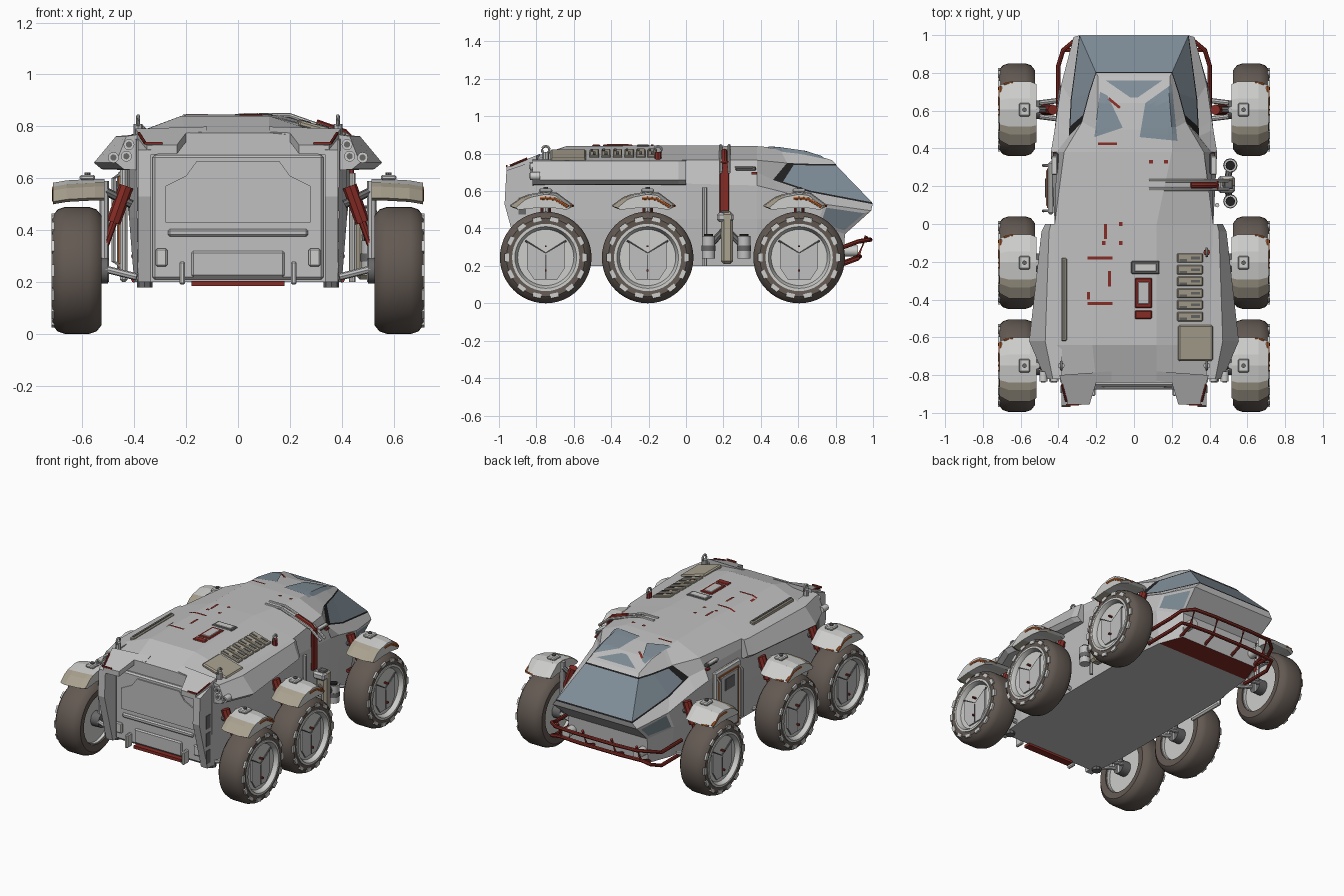
import bpy, bmesh, math
from mathutils import Vector
from mathutils.bvhtree import BVHTree

cube = bpy.data.objects.get("Cube")
if cube:
    bpy.data.objects.remove(cube)


def material(name, *rgb):
    m = bpy.data.materials.new(name)
    m.use_nodes = True
    m.diffuse_color = (*rgb, 1)
    m.node_tree.nodes["Principled BSDF"].inputs["Base Color"].default_value = (*rgb, 1)
    return m


GREY = material("hull grey", .53, .53, .53)
LIGHT = material("light grey", .61, .61, .60)
DARK = material("dark grey", .14, .14, .14)
BLACK = material("black trim", .015, .015, .015)
TYRE = material("tyre brown", .125, .10, .085)
TAN = material("tan", .40, .36, .28)
GLASS = material("blue glass", .215, .27, .315)
RED = material("dark red", .24, .025, .018)
ORANGE = material("orange", .50, .13, .03)


def finish(name, bm, mats, smooth=False):
    bmesh.ops.recalc_face_normals(bm, faces=bm.faces)
    me = bpy.data.meshes.new(name)
    bm.to_mesh(me)
    bm.free()
    for m in mats:
        me.materials.append(m)
    if smooth:
        me.shade_smooth()
        me.set_sharp_from_angle(angle=math.radians(35))
    ob = bpy.data.objects.new(name, me)
    bpy.context.collection.objects.link(ob)
    return ob


def skin(rings, closed=False, caps=True):
    """Join equal rings of points into a surface."""
    bm = bmesh.new()
    rows = [[bm.verts.new(p) for p in r] for r in rings]
    pairs = list(zip(rows, rows[1:])) + ([(rows[-1], rows[0])] if closed else [])
    n = len(rows[0])
    for a, b in pairs:
        for j in range(n):
            k = (j + 1) % n
            bm.faces.new((a[j], a[k], b[k], b[j]))
    if caps and not closed:
        bm.faces.new(rows[0])
        bm.faces.new(rows[-1])
    return bm


def slab(name, outline, x0, x1, mat):
    """Extrude a (y, z) outline between two x positions."""
    return finish(name, skin([[(x, y, z) for y, z in outline] for x in (x0, x1)]), [mat])


def box(name, centre, size, mat, bevel=0.0, tilt=0.0):
    bm = bmesh.new()
    bmesh.ops.create_cube(bm, size=1)
    for v in bm.verts:
        v.co = Vector(a * b for a, b in zip(v.co, size))
    if bevel:
        bmesh.ops.bevel(bm, geom=bm.edges[:], offset=bevel, segments=1, affect='EDGES')
    ob = finish(name, bm, [mat])
    ob.location = centre
    ob.rotation_euler.y = tilt
    return ob


def lathe(name, profile, y, z, mat, seg=40):
    """Spin an (x, radius) profile round a sideways axle."""
    rings = []
    for i in range(seg):
        a = math.tau * i / seg
        rings.append([(x, y + r * math.cos(a), z + r * math.sin(a)) for x, r in profile])
    return finish(name, skin(rings, closed=True), [mat], True)


def tube(name, points, r, mat, seg=8):
    """Sweep a round section along a path."""
    pts = [Vector(p) for p in points]
    rings = []
    for i, p in enumerate(pts):
        t = (pts[min(i + 1, len(pts) - 1)] - pts[max(i - 1, 0)]).normalized()
        u = t.cross(Vector((0, 0, 1)) if abs(t.z) < .9 else Vector((0, 1, 0))).normalized()
        w = t.cross(u)
        rings.append([p + r * (u * math.cos(math.tau * k / seg) + w * math.sin(math.tau * k / seg))
                      for k in range(seg)])
    return finish(name, skin(rings), [mat], True)


# Hull: half sections from floor to roof edge, mirrored into rings
def half(y, *xz):
    return [(x, y, z) for x, z in xz]


sections = [
    half(-.84, (.38, .2), (.39, .45), (.39, .64), (.39, .70), (.39, .75), (.2, .775)),
    half(-.64, (.40, .2), (.42, .45), (.42, .64), (.42, .70), (.43, .76), (.22, .84)),
    half(0, (.40, .2), (.42, .45), (.42, .64), (.42, .70), (.42, .765), (.2, .845)),
    half(.38, (.40, .2), (.42, .45), (.44, .63), (.41, .70), (.37, .765), (.2, .84)),
    [(.38, .5, .2), (.42, .5, .45), (.42, .5, .6), (.345, .465, .66), (.275, .54, .75), (.2, .5, .83)],
    [(.36, .68, .2), (.40, .70, .42), (.385, .74, .53), (.335, .66, .595), (.235, .69, .745), (.19, .64, .81)],
    [(.30, .84, .2), (.30, .85, .37), (.32, .99, .495), (.29, .998, .53), (.20, .80, .745), (.19, .78, .765)]]
# Extra section closes the glass with a black tip
sections.insert(5, [tuple(Vector(a).lerp(Vector(b), .2)) for a, b in zip(sections[4], sections[5])])
rings = [h + [(-x, y, z) for x, y, z in reversed(h)] for h in sections]
# Roof ridge stops short on the equipment side
for r in rings[:3]:
    r[5] = (.12, *r[5][1:])
hull = skin(rings, caps=False)
hull.verts.ensure_lookup_table()
hull.faces.ensure_lookup_table()
face = lambda i, j: hull.faces[i * 12 + j]
shield = [face(i, j) for i in (5, 6) for j in (3, 7)]
chin = [face(6, j) for j in (1, 9)]
for j in (3, 7):
    face(4, j).material_index = 2
face(6, 11).material_index = 3
for start in (0, 84):
    for k in range(5):
        f = hull.faces.new([hull.verts[start + i] for i in (k, k + 1, 10 - k, 11 - k)])
        if start and k == 3:
            shield.append(f)
bmesh.ops.recalc_face_normals(hull, faces=hull.faces)
tree = BVHTree.FromBMesh(hull)
for f in shield + chin:
    f.material_index = 1
for f in bmesh.ops.inset_region(hull, faces=shield, thickness=.01, use_even_offset=True)["faces"]:
    f.material_index = 2
for f in bmesh.ops.inset_individual(hull, faces=chin, thickness=.018, use_even_offset=True)["faces"]:
    f.material_index = 0
finish("hull", hull, [GREY, GLASS, BLACK, RED])


def roof_z(x, y):
    hit = tree.ray_cast(Vector((x, y, 2)), Vector((0, 0, -1)))[0]
    return hit.z if hit else .76


def decal(name, corners, mat, n=8):
    """Thin plate draped over the roof inside four (x, y) corners."""
    a, b, c, d = [Vector(p) for p in corners]
    bm = bmesh.new()
    grid = []
    for i in range(n + 1):
        row = [a.lerp(b, j / n).lerp(d.lerp(c, j / n), i / n) for j in range(n + 1)]
        grid.append([bm.verts.new((p.x, p.y, roof_z(p.x, p.y) + .005)) for p in row])
    for i in range(n):
        for j in range(n):
            bm.faces.new((grid[i][j], grid[i][j + 1], grid[i + 1][j + 1], grid[i + 1][j]))
    return finish(name, bm, [mat])


def mark(name, x, y, w, h, mat):
    decal(name, [(x - w / 2, y - h / 2), (x + w / 2, y - h / 2),
                 (x + w / 2, y + h / 2), (x - w / 2, y + h / 2)], mat, 4)


# Roof windows and painted marks
decal("roof_window_left", [(.03, .46), (.23, .44), (.20, .74), (.06, .64)], GLASS)
decal("roof_window_right", [(-.21, .46), (-.06, .51), (-.14, .68), (-.18, .70)], GLASS)
decal("roof_window_centre", [(-.15, .76), (.15, .76), (.02, .67), (-.02, .67)], GLASS)
decal("window_stripe", [(-.14, .66), (-.08, .61), (-.07, .62), (-.13, .67)], RED, 4)
for x, y, w, h in ((-.18, -.18, .13, .015), (-.18, -.42, .13, .015), (-.13, -.29, .015, .08),
                   (-.24, -.38, .015, .04), (-.15, -.04, .015, .08), (-.07, 0, .02, .02),
                   (-.07, -.1, .02, .02), (-.16, -.1, .02, .02), (.09, .33, .02, .02),
                   (.17, .33, .02, .02), (-.14, .425, .1, .012)):
    mark("red_mark", x, y, w, h, RED)

# Roof equipment
box("roof_hatch", (.05, -.365, .84), (.09, .16, .016), RED, .005)
box("roof_hatch_lid", (.05, -.365, .844), (.06, .12, .014), GREY, .004)
box("roof_hatch_step", (.05, -.48, .84), (.09, .045, .016), RED, .005)
box("roof_vent_frame", (.06, -.23, .84), (.15, .07, .016), DARK, .005)
box("roof_vent", (.06, -.23, .844), (.12, .045, .012), LIGHT, .004)
SLOPE = .27
for i in range(6):
    y = -.18 - i * .062
    z = roof_z(.295, y)
    box("vent_block", (.295, y, z), (.14, .05, .024), TAN, .005, SLOPE)
    box("vent_slot", (.325, y, z + .004), (.05, .014, .008), DARK, 0, SLOPE)
    box("vent_gap", (.26, y - .012, z + .021), (.04, .012, .008), DARK, 0, SLOPE)
box("equipment_box", (.325, -.63, roof_z(.325, -.63)), (.19, .19, .026), TAN, .008, SLOPE)
box("roof_rail", (-.37, -.40, .785), (.03, .44, .03), TAN, .006)
box("roof_rail_slot", (-.37, -.40, .80), (.012, .42, .008), DARK)
for x, y in ((.385, -.75), (-.385, -.75), (.385, -.15)):
    tube("lifting_post", [(x, y, .74), (x, y, .81)], .018, RED if y > -.5 else GREY)
    tube("lifting_eye", [(x, y + .02 * math.cos(a), .82 + .02 * math.sin(a))
                         for a in (k * math.tau / 12 for k in range(13))], .007, LIGHT)

# Rear door
box("rear_ramp", (0, -.845, .45), (.66, .03, .48), GREY, .01)
bulge = [(.28, .43), (.28, .57), (.20, .61), (.16, .665)]
bulge += [(-x, z) for x, z in reversed(bulge)]
finish("ramp_panel_upper", skin([[(x, y, z) for x, z in bulge] for y in (-.85, -.868)]), [GREY])
box("ramp_step", (0, -.865, .39), (.54, .02, .03), GREY, .008)
box("ramp_lower_panel", (0, -.86, .27), (.36, .02, .1), GREY, .008)
box("ramp_sill", (0, -.85, .195), (.36, .05, .02), RED)
for s in (1, -1):
    # Rear pillars and hood
    slab("rear_pillar", [(-.80, .765), (-.96, .71), (-.97, .53), (-.88, .2), (-.80, .2)],
         s * .335, s * .385, GREY)
    for z in (.28, .40, .52):
        box("pillar_slot", (s * .386, -.875, z), (.006, .04, .09), DARK)
    hood = [(.12, -.83), (.2, -.84), (.235, -.955), (.35, -.96), (.395, -.80), (.12, -.78)]
    finish("rear_hood", skin([[(s * x, y, z + (y + .84) * .4) for x, y in hood] for z in (.74, .775)]), [GREY])
    box("hood_stripe", (s * .325, -.958, .735), (.07, .008, .01), RED)
    tube("hood_edge_stripe", [(s * .358, -.94, .736), (s * .382, -.85, .774)], .006, RED)
    box("ramp_lamp", (s * .295, -.865, .295), (.045, .02, .07), LIGHT, .006)
    box("ramp_hinge", (s * .215, -.88, .235), (.022, .06, .09), LIGHT, .006)
    tube("floor_foot", [(s * .36, -.80, .18), (s * .36, -.80, .21)], .03, DARK)

    # Shoulder pods with lamps
    pod = []
    for y, w, t in ((0, .47, .44), (-.04, .49, .45), (-.62, .555, .47), (-.82, .47, .43)):
        pod.append([(s * x, y, z) for x, z in ((.38, .63), (w - .03, .635), (w, .66), (t, .762), (.38, .77))])
    finish("shoulder_pod", skin(pod), [GREY])
    for x, z in ((.42, .73), (.43, .685), (.48, .68)):
        tube("rear_lamp", [(s * x, -.835, z), (s * x, -.78, z)], .021, LIGHT, 12)
        tube("rear_lamp_glass", [(s * x, -.838, z), (s * x, -.83, z)], .012, DARK, 12)

    # Red tubular bumper
    for z, out in ((.34, .985), (.25, .93)):
        tube("bumper_tube", [(s * .40, .62, z - .04), (s * .40, .84, z - .04), (s * .375, .92, z - .01),
                             (s * .31, out - .01, z), (s * .15, out, z), (0, out, z)], .012, RED)
    for x in (.11, .3):
        tube("bumper_post", [(s * x, .965, .36), (s * x, .92, .25), (s * x, .82, .21)], .01, RED)
    tube("front_lamp", [(s * .27, .83, .28), (s * .27, .92, .28)], .03, LIGHT, 12)
    box("side_slot", (s * .415, .32, .72), (.03, .11, .022), DARK, .005)
    box("side_slot_cover", (s * .422, .31, .728), (.03, .1, .012), LIGHT, .004)
    box("slot_mark", (s * .42, .365, .695), (.02, .03, .012), RED)

    # Wheels
    for c in (-.75, -.205, .605):
        R = .245
        lathe("tyre", [(s * x, r) for x, r in (
            (.53, .165), (.525, .21), (.545, R - .01), (.575, R), (.665, R), (.695, R - .01),
            (.715, .21), (.71, .165))], c, R, TYRE, 48)
        lathe("rim", [(s * x, r) for x, r in ((.54, .16), (.54, .18), (.718, .18), (.718, .165), (.69, .15))],
              c, R, LIGHT)
        tube("wheel_disc", [(s * .56, c, R), (s * .69, c, R)], .16, LIGHT, 40)
        hub = [(-.1, .08), (0, .02), (.1, .08), (.1, -.06), (.06, -.12), (-.06, -.12), (-.1, -.06)]
        slab("disc_plate", [(c + y, R + z) for y, z in hub], s * .68, s * .70, GREY)
        box("disc_seam", (s * .701, c, R - .05), (.004, .006, .13), DARK)
        for z in (.06, -.07):
            box("disc_mark", (s * .704, c, R + z), (.03, .01, .01), RED)
        for d in (-1, 1):
            tube("disc_spoke", [(s * .695, c, R + .02), (s * .695, c + d * .11, R + .09)], .005, DARK)
        for k in range(14):
            a = math.tau * k / 14
            lug = box("tyre_lug", (s * .713, c + .208 * math.cos(a), R + .208 * math.sin(a)),
                      (.012, .045, .024), LIGHT)
            lug.rotation_euler.x = a + math.pi / 2

        # Fenders
        ring = [(-.19, .525), (-.13, .568), (-.09, .583), (0, .598), (.06, .592), (.15, .525),
                (.13, .515), (.05, .525), (-.06, .525), (-.17, .515)]
        bm = skin([[(s * x, c + y * q, z - d) for y, z in ring]
                   for x, q, d in ((.515, .9, 0), (.55, 1, 0), (.66, 1, .006), (.712, .85, .015))])
        for f in bm.faces:
            f.material_index = int(f.calc_center_median().y < c - .1)
        finish("fender", bm, [LIGHT, TAN])
        tube("fender_stripe", [(s * .707, c - .03, .56), (s * .707, c, .562), (s * .707, c + .05, .557),
                               (s * .707, c + .12, .515)], .01, ORANGE)
        tube("fender_corner_stripe", [(s * .69, c + .135, .52), (s * .64, c + .145, .521)], .006, ORANGE)
        box("fender_cap", (s * .58, c, .603), (.06, .07, .02), LIGHT, .006)
        tube("fender_knob", [(s * .58, c, .6), (s * .58, c, .622)], .012, DARK)

        # Suspension
        tube("shock_absorber", [(s * .43, c, .57), (s * .48, c, .43)], .028, RED)
        tube("shock_rod", [(s * .48, c, .43), (s * .52, c, .32)], .015, RED)
        tube("upright", [(s * .515, c, .2), (s * .515, c, .59)], .018, GREY)
        tube("fender_link", [(s * .41, c, .50), (s * .53, c, .56)], .016, DARK)
        for d in (-.05, .05):
            tube("lower_arm", [(s * .39, c + d, .22), (s * .55, c + d * .6, .26)], .014, GREY)
        tube("axle", [(s * .50, c, R), (s * .60, c, R)], .05, DARK, 16)

# Red strap, crane rails and machinery on one side
box("side_strap", (.437, .205, .62), (.02, .05, .28), RED, .004)
tube("strap_shoulder", [(.437, .205, .74), (.41, .205, .772), (.30, .205, .81)], .018, RED)
for y in (.185, .23):
    tube("crane_rail", [(.08, y, .842), (.20, y, .842), (.42, y, .765), (.50, y, .70)], .009, LIGHT)
box("crane_head", (.495, .22, .35), (.08, .065, .28), TAN, .015)
box("crane_block", (.49, .21, .46), (.09, .09, .05), GREY, .012)
box("crane_cap", (.50, .21, .485), (.05, .05, .02), DARK, .006)
for y in (.12, .31):
    tube("crane_motor", [(.51, y, .24), (.51, y, .36)], .035, GREY, 12)
    tube("crane_motor_cap", [(.51, y, .355), (.51, y, .37)], .025, BLACK, 12)
    tube("crane_motor_band", [(.51, y, .28), (.51, y, .31)], .038, DARK, 12)
    tube("crane_link", [(.51, y, .30), (.49, .21, .40)], .018, DARK)
tube("side_rail", [(.44, .10, .2), (.44, .10, .62)], .012, LIGHT)

# Side door with orange frame on the other side
box("door_frame", (-.44, .19, .43), (.03, .28, .46), LIGHT, .01)
box("door_trim", (-.457, .19, .43), (.008, .21, .39), ORANGE)
box("door", (-.46, .19, .43), (.012, .19, .37), GREY, .004)
box("door_window", (-.467, .19, .55), (.006, .1, .08), DARK)
for y in (.07, .31):
    tube("door_handrail", [(-.45, y, .26), (-.48, y, .28), (-.48, y, .60), (-.45, y, .62)], .008, LIGHT)
